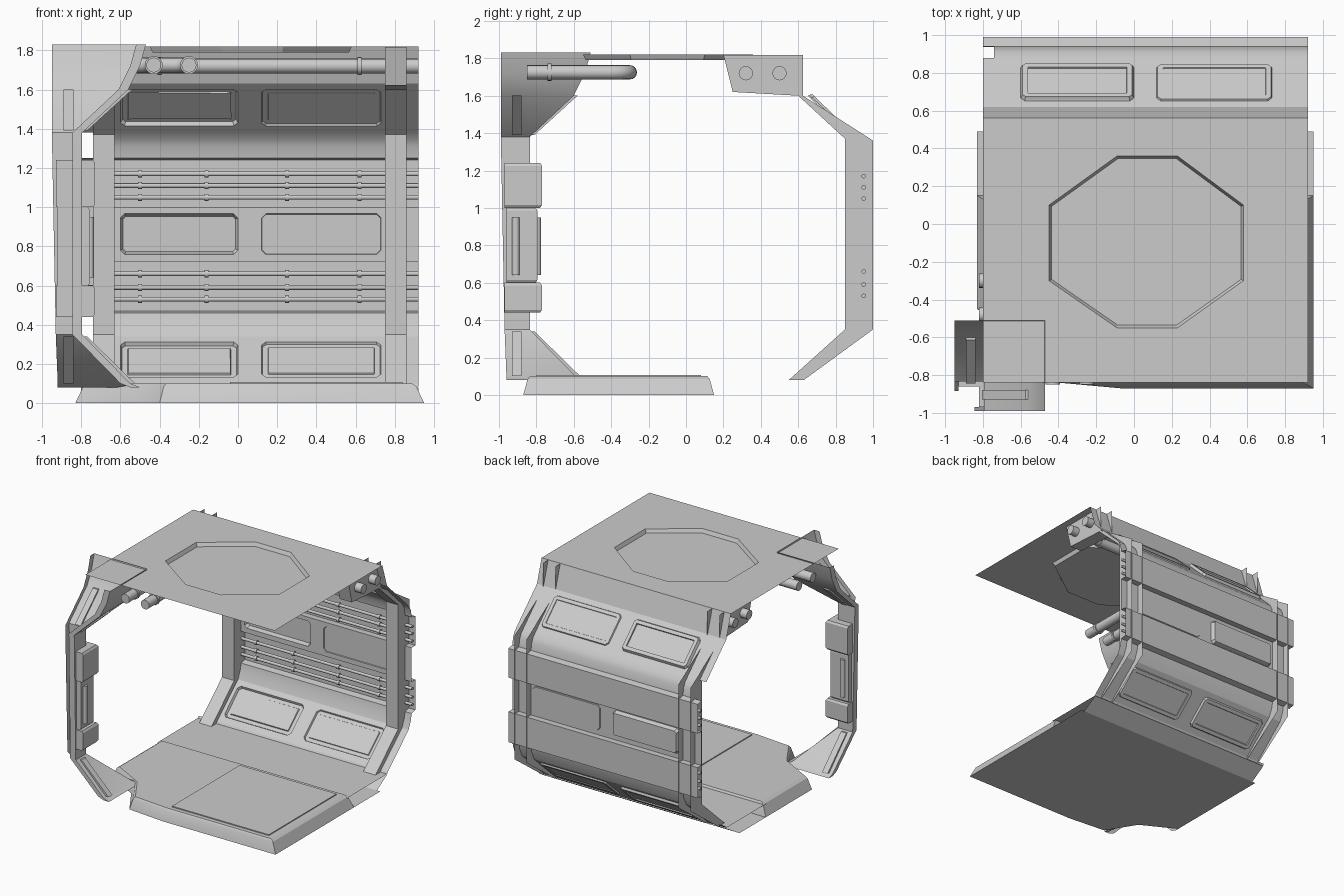
import bpy, bmesh, math
from mathutils import Vector

if "Cube" in bpy.data.objects:
    bpy.data.objects.remove(bpy.data.objects["Cube"])

grey = bpy.data.materials.new("light grey metal")
grey.use_nodes = True
GREY = (0.6, 0.6, 0.6, 1)
grey.diffuse_color = GREY
grey.node_tree.nodes["Principled BSDF"].inputs["Base Color"].default_value = GREY

XU, X0, X1 = -0.8, -0.74, 0.92  # full wall end, short wall end, far end


def finish(name, bm, solid=True):
    if solid:
        bmesh.ops.recalc_face_normals(bm, faces=bm.faces)
    mesh = bpy.data.meshes.new(name)
    bm.to_mesh(mesh)
    bm.free()
    ob = bpy.data.objects.new(name, mesh)
    bpy.context.collection.objects.link(ob)
    mesh.materials.append(grey)
    bpy.ops.object.select_all(action='DESELECT')
    ob.select_set(True)
    bpy.context.view_layer.objects.active = ob
    bpy.ops.object.shade_smooth_by_angle(angle=math.radians(30))
    return ob


def loft(name, rings, skip=(), caps=True):
    """Skin through rings of equal point count; skipped sides stay open."""
    bm = bmesh.new()
    vs = [[bm.verts.new(p) for p in ring] for ring in rings]
    n = len(vs[0])
    for a, b in zip(vs, vs[1:]):
        for i in range(n):
            if i not in skip:
                j = (i + 1) % n
                bm.faces.new((a[i], a[j], b[j], b[i]))
    if caps:
        bm.faces.new(vs[0])
        bm.faces.new(vs[-1])
    return finish(name, bm)


def box(name, x, y, z):
    return loft(name, [[(x[0], y[0], h), (x[1], y[0], h), (x[1], y[1], h), (x[0], y[1], h)] for h in z])


def tube(name, points, radius, bend=0.0):
    """Round pipe along a path, with corners rounded by the bend distance."""
    pts = [Vector(p) for p in points]
    path = [pts[0]]
    for a, b, c in zip(pts, pts[1:], pts[2:]):
        s, e = b + (a - b).normalized() * bend, b + (c - b).normalized() * bend
        path += [s.lerp(b, t / 6).lerp(b.lerp(e, t / 6), t / 6) for t in range(7)]
    path.append(pts[-1])
    rings = []
    for i, p in enumerate(path):
        d = (path[min(i + 1, len(path) - 1)] - path[max(i - 1, 0)]).normalized()
        up = Vector((0, 1, 0)) if abs(d.z) > 0.9 else Vector((0, 0, 1))
        u = d.cross(up).normalized()
        v = d.cross(u)
        rings.append([p + radius * (math.cos(k * math.tau / 16) * u + math.sin(k * math.tau / 16) * v)
                      for k in range(16)])
    return loft(name, rings)


# Sheets without windows, as (y, z) profiles run along x
def sheet(name, profile, x0=XU, x1=X1):
    bm = bmesh.new()
    rows = [[bm.verts.new((x, y, z)) for x in (x0, x1)] for y, z in profile]
    for a, b in zip(rows, rows[1:]):
        bm.faces.new((a[0], a[1], b[1], b[0]))
    return finish(name, bm, False)


# Wall panel with two chamfered recessed windows, each with its own depth
def window_panel(name, top, bottom, raised, depths, x0=XU):
    bm = bmesh.new()
    top, bottom = Vector((0, *top)), Vector((0, *bottom))
    xs = (x0, -0.6, 0, 0.12, 0.73, X1)
    rows = []
    for t in (0, 0.12, 0.86, 1):
        p = top.lerp(bottom, t)
        rows.append([bm.verts.new((x, p.y, p.z)) for x in xs])
    cells = []
    for r in range(3):
        for c in range(5):
            f = bm.faces.new((rows[r][c], rows[r + 1][c], rows[r + 1][c + 1], rows[r][c + 1]))
            if r == 1 and c in (1, 3):
                cells.append(f)
    bmesh.ops.inset_individual(bm, faces=cells, thickness=0.008)
    corners = [v for f in cells for v in f.verts]
    bmesh.ops.bevel(bm, geom=corners, offset=0.022, segments=1, affect='VERTICES')
    wins = [f for f in bm.faces if len(f.verts) == 8 and f.calc_area() > 0.05]
    wins.sort(key=lambda f: f.calc_center_median().x)
    for f, depth in zip(wins, depths):
        bm.normal_update()
        bmesh.ops.inset_individual(bm, faces=[f], thickness=depth / 2, depth=-depth)
        if raised:
            bm.normal_update()
            bmesh.ops.inset_individual(bm, faces=[f], thickness=0.03)
            bm.normal_update()
            bmesh.ops.inset_individual(bm, faces=[f], thickness=depth / 4, depth=depth / 2)
    return finish(name, bm, False)


sheet("wall_header", [(0.56, 1.82), (0.62, 1.63)])
window_panel("upper_wall_panel", (0.62, 1.63), (0.88, 1.38), True, (0.022, 0.01))
sheet("upper_wall_curve", [(0.88, 1.38), (0.91, 1.35), (0.93, 1.31), (0.94, 1.25)], X0)
sheet("upper_channel", [(0.94, 1.25), (0.99, 1.24), (0.99, 1.0), (0.94, 1.0)])
window_panel("middle_wall_panel", (0.94, 1.0), (0.94, 0.72), False, (0.03, 0.006))
sheet("lower_channel", [(0.94, 0.72), (0.99, 0.72), (0.99, 0.47), (0.94, 0.46)])
sheet("lower_wall_curve", [(0.94, 0.46), (0.93, 0.41), (0.9, 0.34)], X0)
window_panel("lower_wall_panel", (0.9, 0.34), (0.63, 0.1), True, (0.018, 0.012), X0)
sheet("floor_strip", [(0.63, 0.1), (0.62, 0.085), (0.1, 0.085)])
sheet("floor_back_slope", [(0.62, 0.08), (0.49, 0)])
sheet("floor_underside", [(0.49, 0), (0.14, 0)], -0.83, 0.95)

# Thin conduits with couplings in the two wall channels
for i, z in enumerate((1.17, 1.11, 1.05, 0.66, 0.59, 0.53)):
    tube(f"conduit_{i}", [(XU, 0.95, z), (X1, 0.95, z)], 0.012)
    for j, x in enumerate((-0.5, -0.16, 0.25, 0.62)):
        tube(f"conduit_{i}_coupling_{j}", [(x - 0.01, 0.95, z), (x + 0.01, 0.95, z)], 0.018)

# Large pipes under the ceiling edge
for i, y in enumerate((0.32, 0.5)):
    tube(f"ceiling_pipe_{i}", [(XU, y, 1.72), (X1, y, 1.72)], 0.038)
    for x in (-0.4, 0.62):
        tube(f"ceiling_pipe_{i}_collar", [(x - 0.01, y, 1.72), (x + 0.01, y, 1.72)], 0.046)

# Wall frames: channels left open on the outside
frame = [(0.2, 1.818), (0.25, 1.62), (0.6, 1.6), (0.85, 1.37), (0.85, 0.35), (0.55, 0.08),
         (0.63, 0.08), (1.0, 0.35), (1.0, 1.36), (0.625, 1.6), (0.625, 1.818)]
for name, a, b in (("left_frame", 0.75, 0.86), ("right_frame", -0.74, -0.63)):
    loft(name, [[(x, y, z) for y, z in frame] for x in (a, b)], skip=(6, 7, 8, 9, 10))

# Ceiling with an octagonal recess
bm = bmesh.new()
octagon = [(0.58, -0.3), (0.58, 0.1), (0.23, 0.36), (-0.09, 0.36),
           (-0.45, 0.1), (-0.45, -0.3), (-0.09, -0.55), (0.23, -0.55)]
cx0, cx1, cy0, cy1 = -0.8, 0.92, -0.84, 0.56
outer = [bm.verts.new((x, y, 1.82)) for x, y in ((cx1, cy0), (cx1, cy1), (cx0, cy1), (cx0, cy0))]
ring = [bm.verts.new((x, y, 1.82)) for x, y in octagon]
for k in range(4):
    bm.faces.new((outer[k], outer[(k + 1) % 4], ring[(2 * k + 1) % 8], ring[2 * k]))
    bm.faces.new((outer[(k + 1) % 4], ring[(2 * k + 2) % 8], ring[2 * k + 1]))
pit = bm.faces.new(ring)
bm.normal_update()
bmesh.ops.inset_individual(bm, faces=[pit], thickness=0.015, depth=-0.03)
finish("ceiling", bm, False)

# Floor slab with sloped sides and a cut front corner
outline = [(0.95, -0.87), (0.95, 0.15), (-0.83, 0.15), (-0.83, -0.45),
           (-0.55, -0.6), (-0.4, -0.84), (-0.07, -0.87)]
loft("floor_slab", [[(0.06 + (x - 0.06) * s, -0.36 + (y + 0.36) * s, z) for x, y in outline]
                    for s, z in ((1, 0), (0.955, 0.085), (0.93, 0.1))])
box("floor_plate", (-0.04, 0.84), (-0.8, 0.08), (0.1, 0.108))


# Corner pillar: a shell facing the room, open at its outer corner
def shell_ring(e, z, o=-0.95, lip=0.05):
    return [(o, e - 0.04 - lip, z), (o, e - 0.04, z), (e, e - 0.04, z),
            (e, o - 0.04, z), (e - lip, o - 0.04, z)]


loft("corner_pillar", [shell_ring(-0.5, 0.08, -0.92), shell_ring(-0.55, 0.1, -0.92),
                       shell_ring(-0.795, 0.35, -0.93), shell_ring(-0.795, 1.38),
                       shell_ring(-0.56, 1.6), shell_ring(-0.5, 1.72), shell_ring(-0.47, 1.83)],
     skip=(4,), caps=False)


# L-shaped blocks clasping the pillar
def block_ring(e, z, o, n=-0.82):
    return [(o, n - 0.04, z), (n, n - 0.04, z), (n, o - 0.04, z),
            (e, o - 0.04, z), (e, e - 0.04, z), (o, e - 0.04, z)]


for name, e, o, z0, z1 in (("pillar_upper_block", -0.73, -0.93, 1.0, 1.24),
                           ("pillar_middle_block", -0.755, -0.92, 0.6, 1.0),
                           ("pillar_lower_block", -0.73, -0.93, 0.44, 0.6)):
    loft(name, [block_ring(e - 0.01, z0, o), block_ring(e, z0 + 0.015, o),
                block_ring(e, z1 - 0.015, o), block_ring(e - 0.01, z1, o)])
tube("pillar_left_handle", [(-0.755, -0.91, 0.64), (-0.755, -0.91, 0.95)], 0.02)
tube("pillar_back_handle", [(-0.87, -0.795, 0.64), (-0.87, -0.795, 0.95)], 0.02)

# Raised ribs on the pillar foot and head, repeated on both wings
for part, (za, ea), (zb, eb) in (("foot", (0.1, -0.54), (0.34, -0.785)),
                                 ("head", (1.39, -0.785), (1.6, -0.555))):
    for wing in range(2):
        rings = []
        for z, e in ((za, ea), (zb, eb)):
            plan = [(e - 0.02, -0.93), (e + 0.015, -0.93), (e + 0.015, -0.88), (e - 0.02, -0.88)]
            rings.append([(b + 0.04, a - 0.04, z) if wing else (a, b, z) for a, b in plan])
        loft(f"pillar_{part}_rib_{wing}", rings)

# Bent pipes passing the pillar head
for i, (x, y) in enumerate(((-0.43, -0.48), (-0.25, -0.3))):
    tube(f"elbow_pipe_{i}", [(x, -0.85, 1.725), (x, y, 1.725), (-0.82, y, 1.725)], 0.038, 0.1)
    tube(f"elbow_pipe_{i}_collar", [(x, -0.74, 1.725), (x, -0.72, 1.725)], 0.046)
